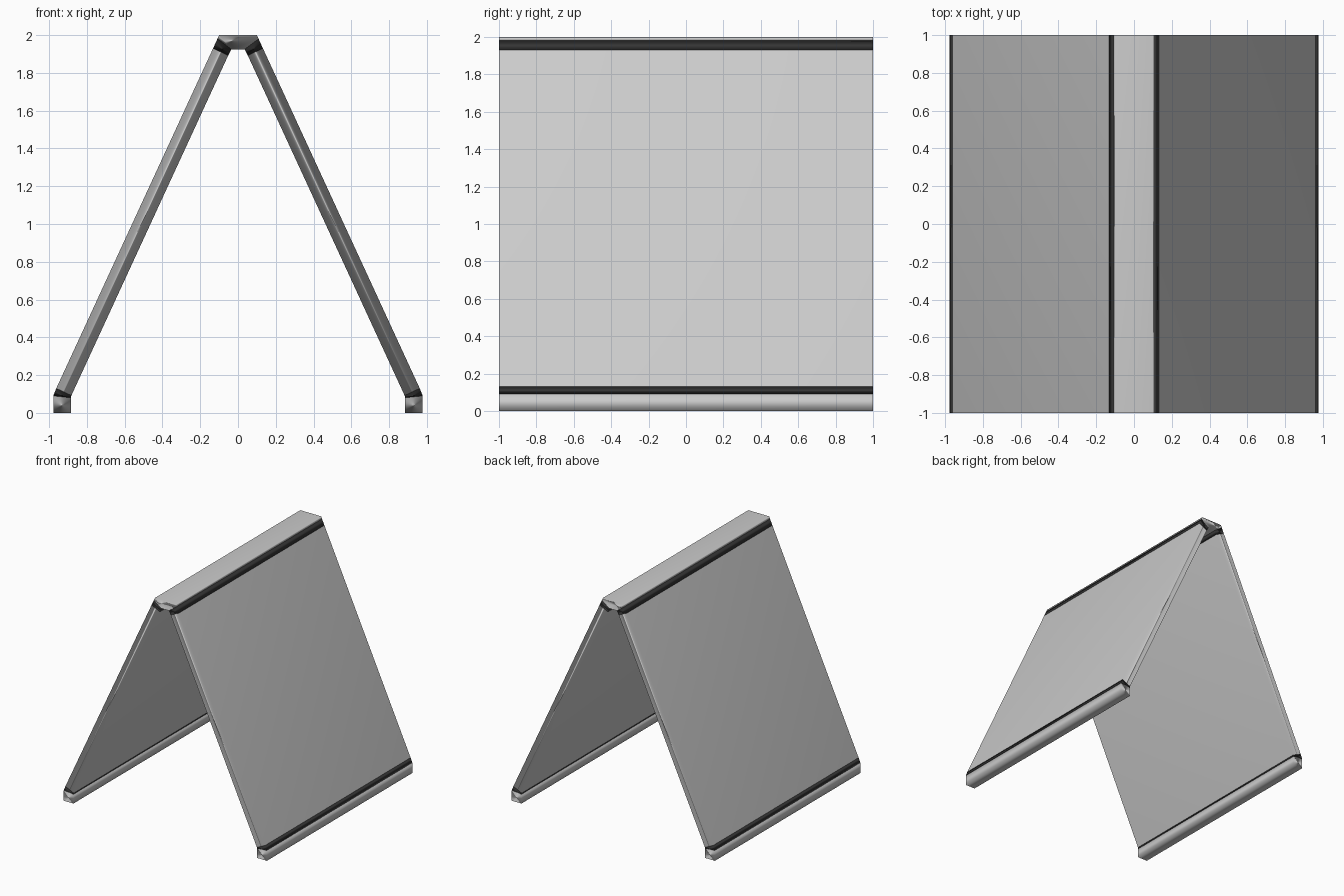
import bpy, bmesh

if "Cube" in bpy.data.objects:
    bpy.data.objects.remove(bpy.data.objects["Cube"])

dark = bpy.data.materials.new("dark_joint")
dark.diffuse_color = (0.035, 0.035, 0.035, 1)
dark.use_nodes = True
dark.node_tree.nodes["Principled BSDF"].inputs["Base Color"].default_value = dark.diffuse_color


def prism(name, profile, mat=None):
    """Extrude an x-z profile along the full depth."""
    bm = bmesh.new()
    face = bm.faces.new([bm.verts.new((x, -1, z)) for x, z in profile])
    ext = bmesh.ops.extrude_face_region(bm, geom=[face], use_keep_orig=True)
    verts = [v for v in ext["geom"] if isinstance(v, bmesh.types.BMVert)]
    bmesh.ops.translate(bm, verts=verts, vec=(0, 2, 0))
    bmesh.ops.recalc_face_normals(bm, faces=bm.faces)
    for f in bm.faces:
        f.smooth = True
    mesh = bpy.data.meshes.new(name)
    bm.to_mesh(mesh)
    bm.free()
    ob = bpy.data.objects.new(name, mesh)
    bpy.context.collection.objects.link(ob)
    if mat:
        mesh.materials.append(mat)
    # soft shading that keeps the large faces flat
    ob.modifiers.new("weighted_normals", "WEIGHTED_NORMAL")


# shared corners along the right-hand leg: (outer, inner) from floor to top
foot_low = [(0.978, 0), (0.885, 0)]
foot_top = [(0.978, 0.09), (0.885, 0.08)]
panel_low = [(0.962, 0.13), (0.882, 0.092)]
panel_top = [(0.132, 1.93), (0.052, 1.892)]
cap_edge = [(0.109, 1.98), (0.035, 1.925)]

parts = [
    ("foot", foot_low, foot_top, None),
    ("lower_joint", foot_top, panel_low, dark),
    ("panel", panel_low, panel_top, None),
    ("upper_joint", panel_top, cap_edge, dark),
]

# both legs
for side, s in (("right", 1), ("left", -1)):
    for name, a, b, mat in parts:
        outline = [a[0], b[0], b[1], a[1]]
        prism(f"{side}_{name}", [(s * x, z) for x, z in outline], mat)

# ridge cap
half = [(0.1, 2), *cap_edge]
prism("ridge_cap", half + [(-x, z) for x, z in reversed(half)])
